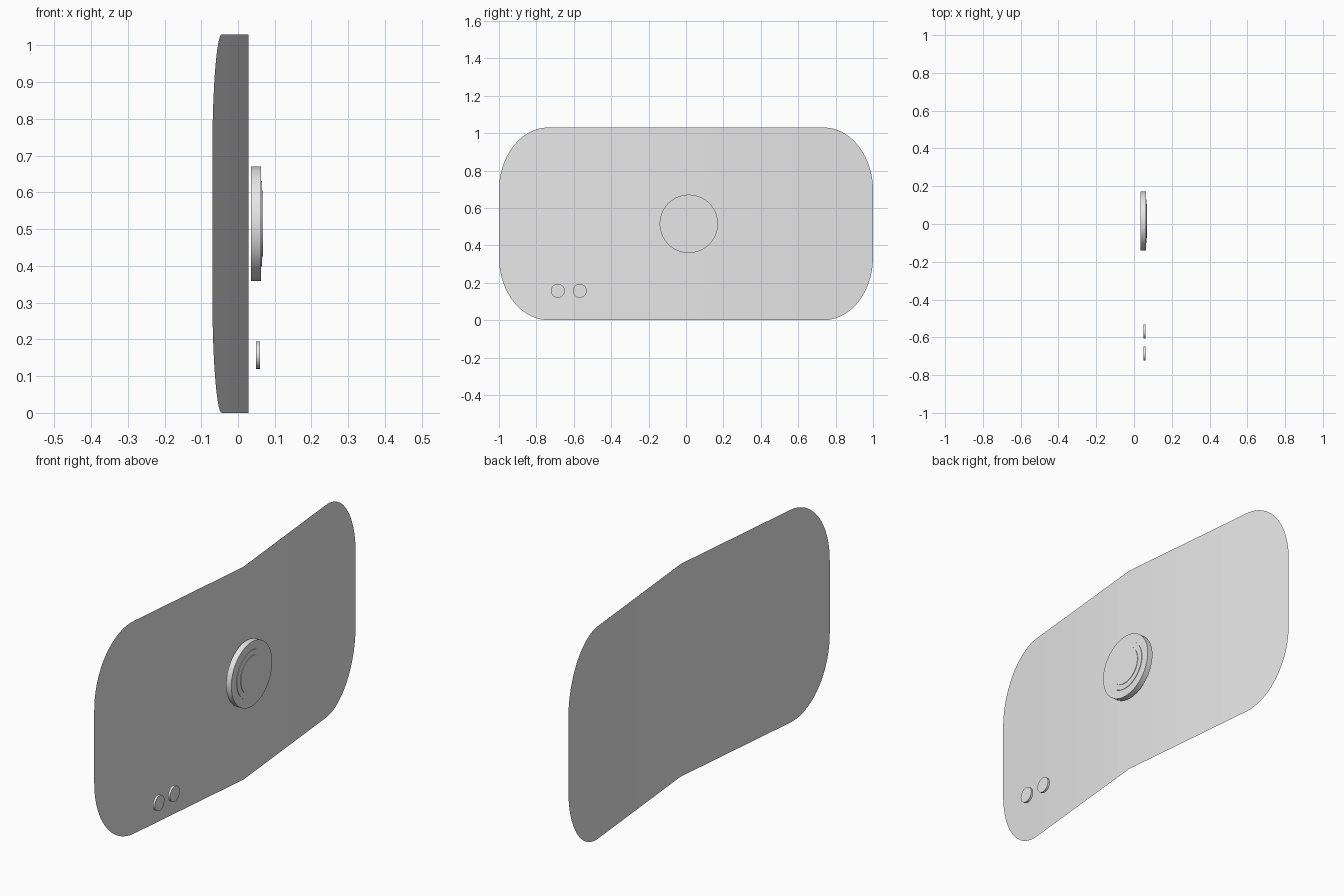
import bpy, bmesh, math
from mathutils import Matrix

cube = bpy.data.objects.get("Cube")
if cube:
    bpy.data.objects.remove(cube)

# Single light grey finish
GREY = (0.8, 0.8, 0.8, 1.0)
grey = bpy.data.materials.new("light_grey")
grey.use_nodes = True
grey.diffuse_color = GREY
grey.node_tree.nodes["Principled BSDF"].inputs["Base Color"].default_value = GREY

HEIGHT = 1.03
MID = HEIGHT / 2


def finish(name, bm):
    mesh = bpy.data.meshes.new(name)
    bm.to_mesh(mesh)
    bm.free()
    mesh.materials.append(grey)
    obj = bpy.data.objects.new(name, mesh)
    bpy.context.collection.objects.link(obj)
    bpy.ops.object.select_all(action='DESELECT')
    obj.select_set(True)
    bpy.context.view_layer.objects.active = obj
    bpy.ops.object.shade_smooth_by_angle(angle=math.radians(40))
    return obj


# Thin sheet, folded gently along its vertical centre line, with rounded corners
def folded_panel(corner_y=0.265, corner_z=0.338, steps=24):
    half = [(0.0, MID)]
    for i in range(steps + 1):
        a = math.pi / 2 * i / steps
        half.append((1 - corner_y + corner_y * math.sin(a),
                     MID - corner_z + corner_z * math.cos(a)))
    columns = [(-y, h) for y, h in reversed(half[1:])] + half
    bm = bmesh.new()
    pairs = []
    for y, h in columns:
        x = 0.028 - 0.098 * abs(y)
        pairs.append([bm.verts.new((x, y, MID + s * h)) for s in (-1, 1)])
    for (a, b), (c, d) in zip(pairs, pairs[1:]):
        bm.faces.new((a, c, d, b))
    return finish("folded_panel", bm)


# Round plate facing +x, from x0 to x1
def disc(name, y, z, radius, x0, x1, sides=64):
    bm = bmesh.new()
    place = (Matrix.Translation(((x0 + x1) / 2, y, z))
             @ Matrix.Rotation(math.pi / 2, 4, 'Y'))
    bmesh.ops.create_cone(bm, cap_ends=True, segments=sides, radius1=radius,
                          radius2=radius, depth=x1 - x0, matrix=place)
    return finish(name, bm)


folded_panel()

# Central round boss with two shallow raised steps
disc("centre_boss", 0.015, MID, 0.156, 0.035, 0.063)
disc("boss_outer_step", 0.015, MID, 0.116, 0.062, 0.0655)
disc("boss_inner_step", 0.015, MID, 0.09, 0.065, 0.068)

# Two small buttons near the lower corner
for i, y in enumerate((-0.685, -0.568)):
    disc(f"small_button_{i + 1}", y, 0.157, 0.037, 0.049, 0.06, 32)
